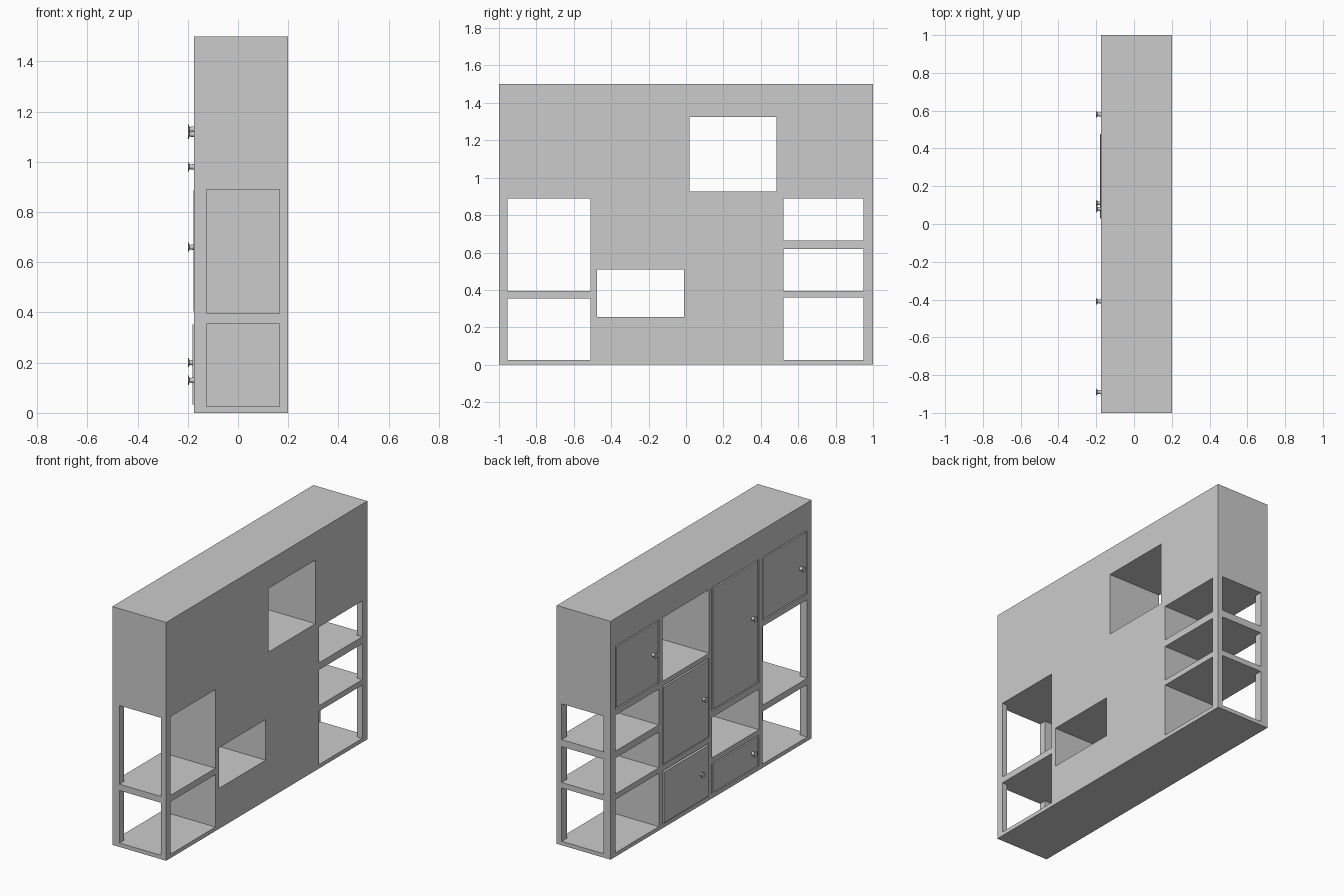
import bpy, bmesh, math
from mathutils import Matrix, Vector

if "Cube" in bpy.data.objects:
    bpy.data.objects.remove(bpy.data.objects["Cube"])

X0, X1 = -0.175, 0.2      # door face and back face
POCKET = -0.155           # depth of the shallow door recesses

# column limits in y
A, B, C, D = (-0.955, -0.51), (-0.475, -0.01), (0.02, 0.485), (0.52, 0.95)

# open compartments: column, z range, and which end of the cabinet they also open
OPEN = [(A, (0.025, 0.355), -1), (A, (0.395, 0.89), -1),
        (B, (0.255, 0.51), 0), (C, (0.925, 1.325), 0),
        (D, (0.025, 0.36), 1), (D, (0.395, 0.62), 1), (D, (0.665, 0.89), 1)]

# doors: name, column, z range, front x, knob (y, z)
DOORS = [("right_top", A, (0.925, 1.325), -0.175, (-0.89, 1.11)),
         ("tall", B, (0.55, 1.325), -0.176, (-0.41, 0.98)),
         ("low_drawer", B, (0.025, 0.22), -0.176, (-0.41, 0.13)),
         ("middle", C, (0.395, 0.895), -0.178, (0.08, 0.66)),
         ("bottom", C, (0.025, 0.36), -0.181, (0.11, 0.20)),
         ("left_top", D, (0.925, 1.325), -0.175, (0.58, 1.13))]


def add_object(name, bm):
    mesh = bpy.data.meshes.new(name)
    bm.to_mesh(mesh)
    bm.free()
    ob = bpy.data.objects.new(name, mesh)
    bpy.context.collection.objects.link(ob)
    return ob


# cabinet: a solid block minus box-shaped voids, built on the grid of their limits
voids = []
for col, z, end in OPEN:
    voids.append(((X0, X1), col, z))
    if end:
        y = (-1, col[0]) if end < 0 else (col[1], 1)
        voids.append(((-0.125, 0.165), y, z))
for _, col, z, _, _ in DOORS:
    voids.append(((X0, POCKET), col, z))

block = ((X0, X1), (-1, 1), (0, 1.5))
cuts = [sorted({v for box in voids + [block] for v in box[i]}) for i in range(3)]


def solid(idx):
    if any(not 0 <= idx[i] < len(cuts[i]) - 1 for i in range(3)):
        return False
    mid = [(cuts[i][idx[i]] + cuts[i][idx[i] + 1]) / 2 for i in range(3)]
    return not any(all(b[i][0] < mid[i] < b[i][1] for i in range(3)) for b in voids)


bm = bmesh.new()
verts = {}


def vert(key):
    if key not in verts:
        verts[key] = bm.verts.new([cuts[i][key[i]] for i in range(3)])
    return verts[key]


for i in range(len(cuts[0]) - 1):
    for j in range(len(cuts[1]) - 1):
        for k in range(len(cuts[2]) - 1):
            if not solid((i, j, k)):
                continue
            for ax in range(3):
                for side in (0, 1):
                    near = [i, j, k]
                    near[ax] += 2 * side - 1
                    if solid(near):
                        continue
                    u, w = (ax + 1) % 3, (ax + 2) % 3
                    loop = []
                    for du, dw in ((0, 0), (1, 0), (1, 1), (0, 1)):
                        key = [i, j, k]
                        key[ax] += side
                        key[u] += du
                        key[w] += dw
                        loop.append(vert(tuple(key)))
                    bm.faces.new(loop if side else loop[::-1])
bmesh.ops.dissolve_limit(bm, angle_limit=0.01, verts=bm.verts[:], edges=bm.edges[:])
add_object("cabinet_body", bm)

# doors with a small gap around them, each with a turned knob
KNOB = [(0.0, 0.012), (0.004, 0.011), (0.018, 0.009), (0.021, 0.018),
        (0.024, 0.018), (0.025, 0.014), (0.025, 0.0)]
GAP = 0.008
for name, col, z, front, (ky, kz) in DOORS:
    lo = Vector((front, col[0] + GAP, z[0] + GAP))
    hi = Vector((POCKET, col[1] - GAP, z[1] - GAP))
    bm = bmesh.new()
    bmesh.ops.create_cube(bm, size=1, matrix=Matrix.Translation((lo + hi) / 2)
                          @ Matrix.Diagonal((*(hi - lo), 1)))
    add_object(name + "_door", bm)

    bm = bmesh.new()
    pts = [bm.verts.new((X0 - d, ky + r, kz)) for d, r in KNOB]
    edges = [bm.edges.new(p) for p in zip(pts, pts[1:])]
    bmesh.ops.spin(bm, geom=pts + edges, cent=(0, ky, kz), axis=(1, 0, 0),
                   angle=math.tau, steps=20)
    bmesh.ops.remove_doubles(bm, verts=bm.verts[:], dist=1e-5)
    bmesh.ops.recalc_face_normals(bm, faces=bm.faces[:])
    # the open ring sits on the door, so orient by the end cap facing -x
    cap = min(bm.faces, key=lambda f: f.calc_center_median().x)
    if cap.normal.x > 0:
        bmesh.ops.reverse_faces(bm, faces=bm.faces[:])
    knob = add_object(name + "_knob", bm)
    bpy.ops.object.select_all(action='DESELECT')
    knob.select_set(True)
    bpy.context.view_layer.objects.active = knob
    bpy.ops.object.shade_smooth_by_angle()
